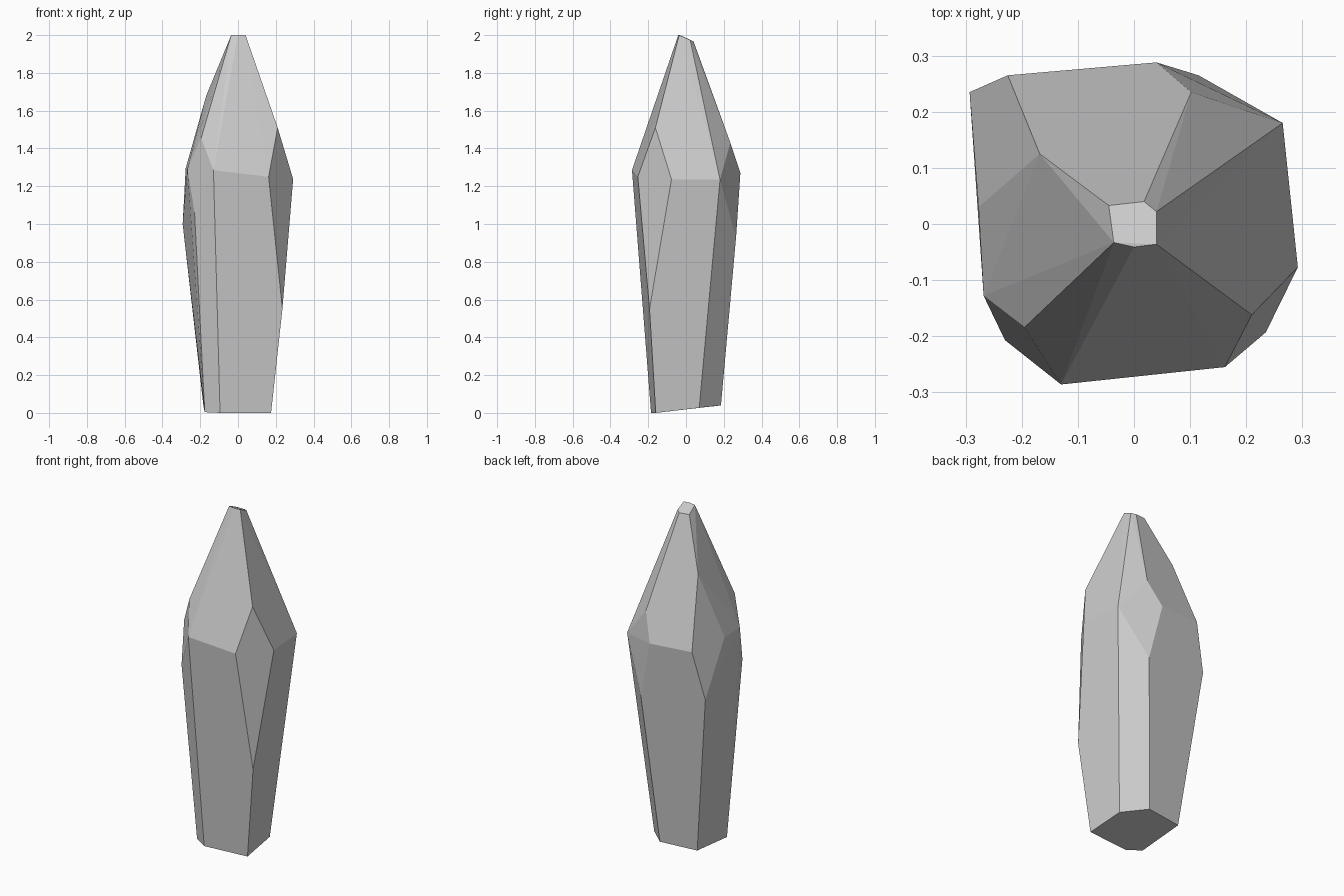
import bpy, bmesh, math

# Crystal corners, grouped by ring; the faceted body is their convex hull
tip = [(-.045, .033, 1.97), (.018, .040, 1.967), (.040, .022, 1.974),
       (.040, -.036, 2.0), (0, -.041, 2.0), (-.036, -.033, 2.0)]
shoulder = [(-.168, .125, 1.68), (.102, .235, 1.43), (.210, -.162, 1.51), (-.195, -.184, 1.455)]
girdle = [(-.225, .265, 1.28), (.040, .288, 1.27), (.265, .180, 1.235), (.292, -.077, 1.237),
          (.162, -.255, 1.25), (-.130, -.286, 1.285), (-.268, -.128, 1.29), (-.277, .030, 1.295)]
lower = [(-.293, .235, 1.0), (.115, .265, .93), (.235, -.193, .55), (-.230, -.207, 1.06)]
base = [(-.095, -.185, 0), (.175, -.160, 0), (.162, .070, .027),
        (.044, .185, .04), (-.183, .155, .036), (-.176, -.137, .004)]

bm = bmesh.new()
for p in tip + shoulder + girdle + lower + base:
    bm.verts.new(p)
hull = bmesh.ops.convex_hull(bm, input=bm.verts[:])
loose = [v for v in bm.verts if not v.link_faces]
bmesh.ops.delete(bm, geom=loose, context='VERTS')

# Merge nearly flat triangles into clean facets
bmesh.ops.dissolve_limit(bm, angle_limit=math.radians(2.5), verts=bm.verts[:], edges=bm.edges[:])
bmesh.ops.recalc_face_normals(bm, faces=bm.faces[:])

mesh = bpy.data.meshes.new("crystal")
bm.to_mesh(mesh)
bm.free()
bpy.context.collection.objects.link(bpy.data.objects.new("crystal", mesh))
